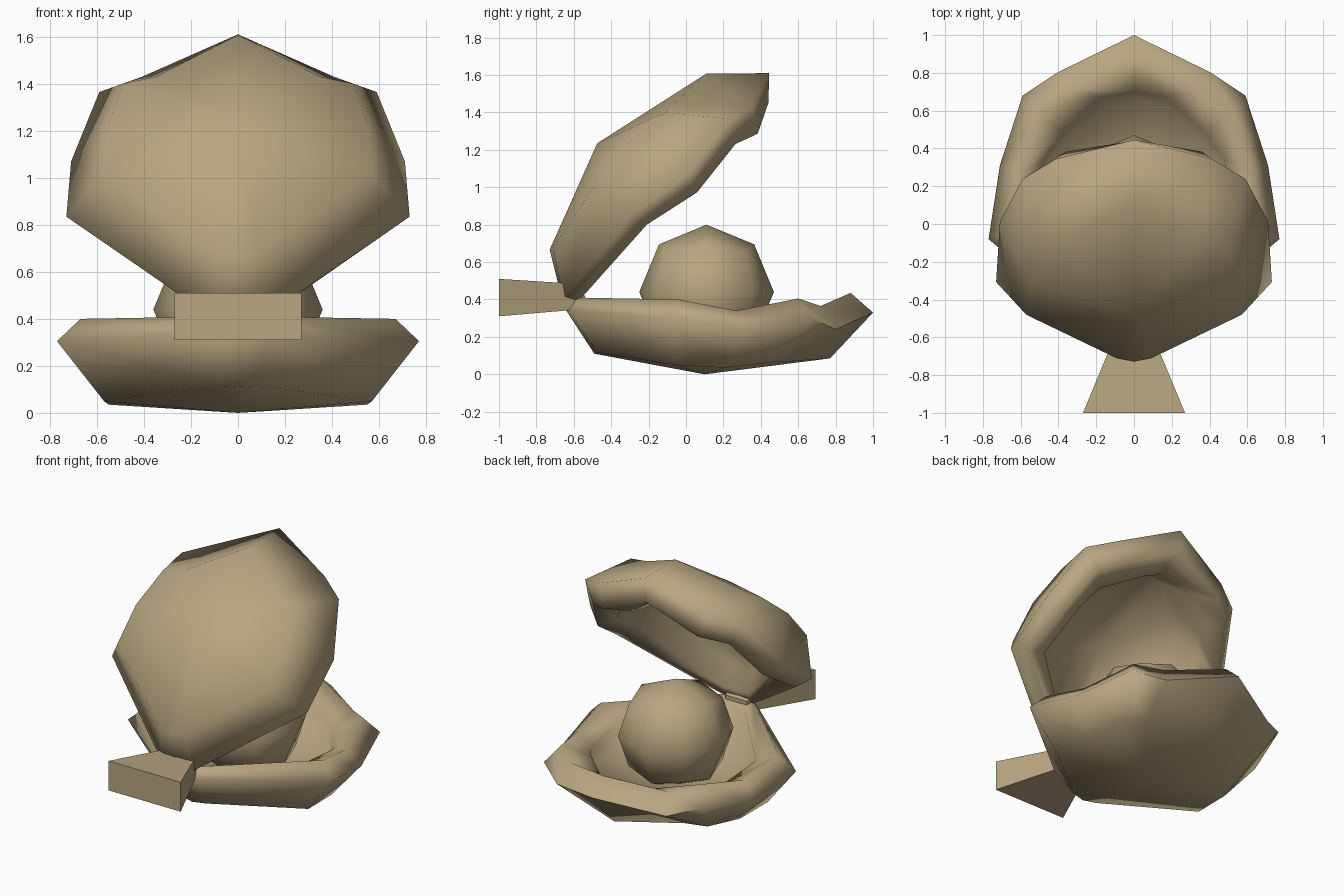
import bpy, bmesh, math

if "Cube" in bpy.data.objects:
    bpy.data.objects.remove(bpy.data.objects["Cube"])

# Half-outline rings of a shell valve, from the front tip round to the hinge
UNDER = [(0, .77, .085), (.35, .51, .066), (.49, .47, .066), (.55, .21, .035),
         (.57, -.06, .05), (.09, -.47, .115), (0, -.49, .11)]
RIM = [(0, 1, .33), (.41, .80, .24), (.59, .68, .295), (.71, .31, .24),
       (.77, -.08, .305), (.11, -.63, .34), (0, -.64, .34)]
RIDGE = [(0, .88, .435), (.36, .72, .365), (.51, .60, .405), (.62, .27, .34),
         (.67, -.04, .40), (.10, -.58, .41), (0, -.59, .41)]
INNER = [(0, .70, .34), (.17, .67, .31), (.38, .48, .32), (.48, .34, .28),
         (.51, -.02, .33), (.09, -.50, .38), (0, -.51, .38)]
WAVE = [0, .14, .05, .14, 0, 0, 0]      # how far the upper lip meshes into the lower


def finish(name, bm, angle):
    bmesh.ops.recalc_face_normals(bm, faces=bm.faces)
    me = bpy.data.meshes.new(name)
    bm.to_mesh(me)
    bm.free()
    ob = bpy.data.objects.new(name, me)
    bpy.context.collection.objects.link(ob)
    bpy.ops.object.select_all(action='DESELECT')
    bpy.context.view_layer.objects.active = ob
    ob.select_set(True)
    bpy.ops.object.shade_smooth_by_angle(angle=math.radians(angle))
    return ob


def skin(bm, rings):
    """Join closed rings of points with quads."""
    loops = [[bm.verts.new(p) for p in r] for r in rings]
    n = len(loops[0])
    for a, b in zip(loops, loops[1:]):
        for i in range(n):
            j = (i + 1) % n
            bm.faces.new((a[i], a[j], b[j], b[i]))
    return loops


def fan(bm, loop, tip):
    v = bm.verts.new(tip)
    for i in range(len(loop)):
        bm.faces.new((loop[i], loop[(i + 1) % len(loop)], v))


def mirrored(half):
    return half + [(-x, y, z) for x, y, z in half[-2:0:-1]]


def shell(name, place, wave, bottom, floor):
    lips = [[(x, y, z + wave * w) for (x, y, z), w in zip(half, WAVE)]
            for half in (RIM, RIDGE, INNER)]
    inside = [(x * .95, .05 + (y - .05) * .94, floor if y > -.3 else .24) for x, y, z in INNER]
    rings = [[place(p) for p in mirrored(h)] for h in [UNDER] + lips + [inside]]
    bm = bmesh.new()
    loops = skin(bm, rings)
    fan(bm, loops[0], place((0, .1, bottom)))
    fan(bm, loops[-1], place((0, .1, floor - .04)))
    return finish(name, bm, 85)


# Upper valve is the lower one flipped and swung open about the hinge
C, S = math.cos(math.radians(47.2)), math.sin(math.radians(47.2))


def swing(p):
    x, y, z = p
    x = max(-.73, min(.73, x))
    dy, dz = y - 1, z - .33
    return (x, .445 + C * dy + S * dz, 1.61 + S * dy - C * dz)


shell("lower_shell", lambda p: p, 0, 0, .19)
shell("upper_shell", swing, 1, -.09, .13)

# Pearl: rounded cube with one cut per face
bm = bmesh.new()
bmesh.ops.create_cube(bm, size=2)
bmesh.ops.subdivide_edges(bm, edges=bm.edges[:], cuts=1, use_grid_fill=True)
for v in bm.verts:
    v.co = v.co.normalized() * .36
    v.co.y += .11
    v.co.z += .44
finish("pearl", bm, 60)

# Hinge: tapered block narrowing towards the shells
bm = bmesh.new()
sections = [(-1, .27, .31, .51), (-.65, .125, .34, .488), (-.54, .08, .36, .42)]
loops = skin(bm, [[(-w, y, lo), (w, y, lo), (w, y, hi), (-w, y, hi)]
                  for y, w, lo, hi in sections])
bm.faces.new(loops[0])
bm.faces.new(loops[-1])
finish("hinge", bm, 5)

# Tan finish shared by all parts
mat = bpy.data.materials.new("shell_tan")
mat.diffuse_color = (.48, .38, .22, 1)
mat.use_nodes = True
mat.node_tree.nodes["Principled BSDF"].inputs["Base Color"].default_value = mat.diffuse_color
for ob in bpy.data.objects:
    ob.data.materials.append(mat)
